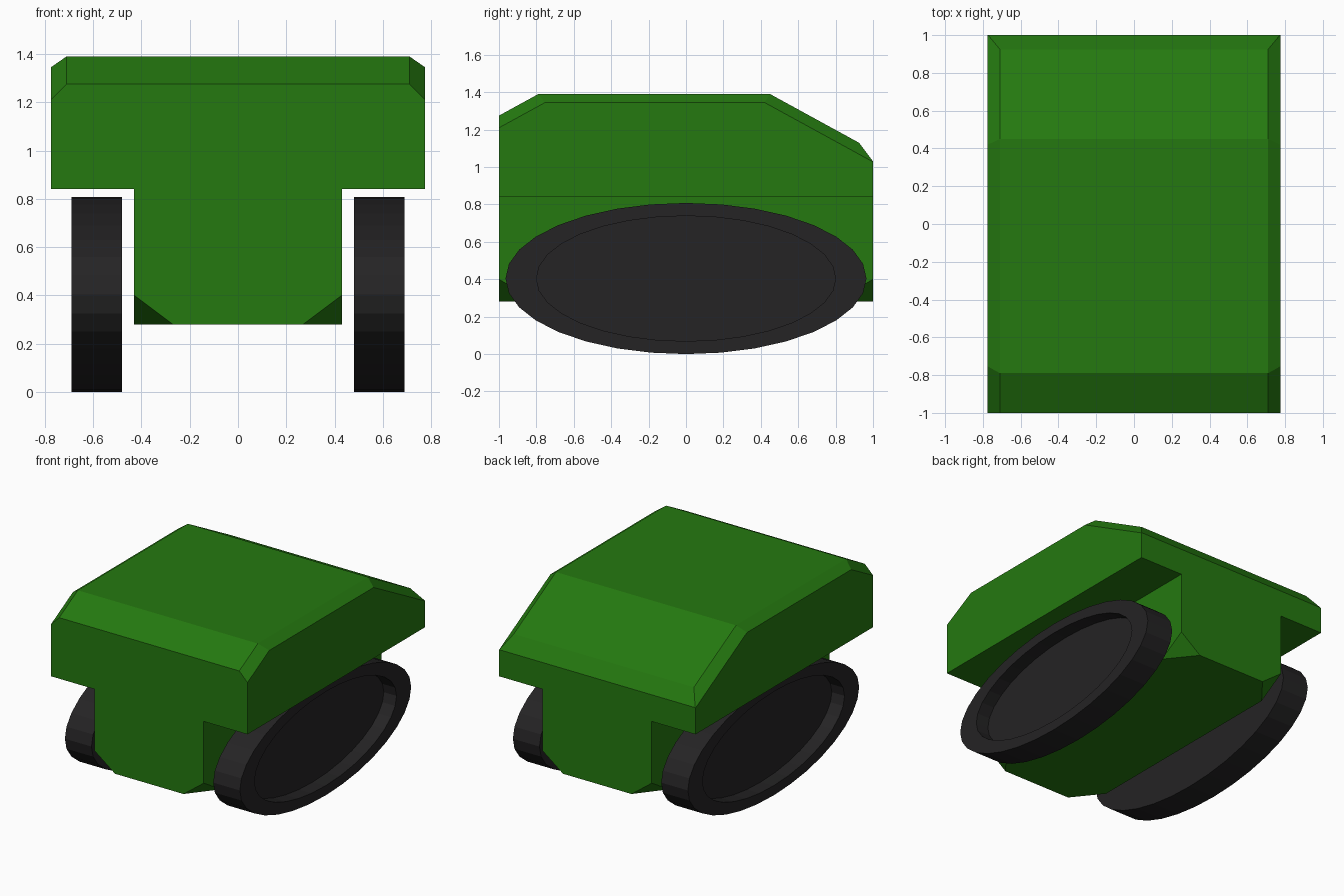
import bpy, bmesh, math
from mathutils import Vector, geometry

if "Cube" in bpy.data.objects:
    bpy.data.objects.remove(bpy.data.objects["Cube"])


def material(name, color):
    m = bpy.data.materials.new(name)
    m.diffuse_color = (*color, 1)
    m.use_nodes = True
    m.node_tree.nodes["Principled BSDF"].inputs["Base Color"].default_value = m.diffuse_color
    return m


green = material("green_paint", (0.018, 0.19, 0.005))
black = material("dark_rubber", (0.018, 0.017, 0.018))


def finish(bm, name, mat):
    bmesh.ops.recalc_face_normals(bm, faces=bm.faces[:])
    me = bpy.data.meshes.new(name)
    bm.to_mesh(me)
    bm.free()
    me.materials.append(mat)
    ob = bpy.data.objects.new(name, me)
    bpy.context.collection.objects.link(ob)


def slice_off(bm, *pts):
    """Cut away the side of the plane that faces away from the body centre."""
    pts = [Vector(p) for p in pts]
    n = geometry.normal(pts)
    if n.dot(Vector((0, 0, 0.85)) - pts[0]) > 0:
        n = -n
    bmesh.ops.bisect_plane(bm, geom=bm.verts[:] + bm.edges[:] + bm.faces[:], dist=1e-5,
                           plane_co=pts[0], plane_no=n, clear_outer=True)
    bmesh.ops.holes_fill(bm, edges=bm.edges[:], sides=0)


# Body: T-shaped section extruded front to back, then planed down
bm = bmesh.new()
half = [(0.43, 0.28), (0.43, 0.84), (0.775, 0.84), (0.775, 1.39)]
section = half + [(-x, z) for x, z in reversed(half)]
face = bm.faces.new([bm.verts.new((x, -1, z)) for x, z in section])
ext = bmesh.ops.extrude_face_region(bm, geom=[face], use_keep_orig=True)
bmesh.ops.translate(bm, vec=(0, 2, 0),
                    verts=[v for v in ext["geom"] if isinstance(v, bmesh.types.BMVert)])

# Sloped front edge, long rear slope and rear lip
top = [(-1, 1.275), (-0.79, 1.39), (0.45, 1.39), (0.925, 1.13), (1, 1.03)]
for i in (0, 2, 3):
    (y0, z0), (y1, z1) = top[i], top[i + 1]
    slice_off(bm, (0, y0, z0), (0, y1, z1), (1, y0, z0))

for s in (-1, 1):
    a, b = 0.71 * s, 0.775 * s
    # Chamfers along the upper side edges
    slice_off(bm, (a, -1, 1.275), (a, -0.79, 1.39), (b, -1, 1.21))
    slice_off(bm, (a, -0.79, 1.39), (a, 0.45, 1.39), (b, 0, 1.345))
    slice_off(bm, (a, 0.45, 1.39), (a, 0.925, 1.13), (b, 0.42, 1.345))
    # Clipped lower corners
    for e in (-1, 1):
        slice_off(bm, (0.43 * s, e, 0.40), (0.27 * s, e, 0.28), (0.43 * s, 0.8 * e, 0.28))
finish(bm, "body", green)


# Oval wheels with a recessed outer face
def wheel(name, s):
    bm = bmesh.new()
    rings = []
    for x, ry, rz in [(0.48, 0.965, 0.404), (0.69, 0.965, 0.404),
                      (0.69, 0.80, 0.335), (0.59, 0.80, 0.335)]:
        angles = [math.tau * i / 32 for i in range(32)]
        rings.append([bm.verts.new((s * x, ry * math.cos(t), 0.404 + rz * math.sin(t)))
                      for t in angles])
    for r, q in zip(rings, rings[1:]):
        for i in range(32):
            j = (i + 1) % 32
            bm.faces.new((r[i], r[j], q[j], q[i]))
    bm.faces.new(rings[0])
    bm.faces.new(rings[-1])
    finish(bm, name, black)


wheel("right_wheel", 1)
wheel("left_wheel", -1)
